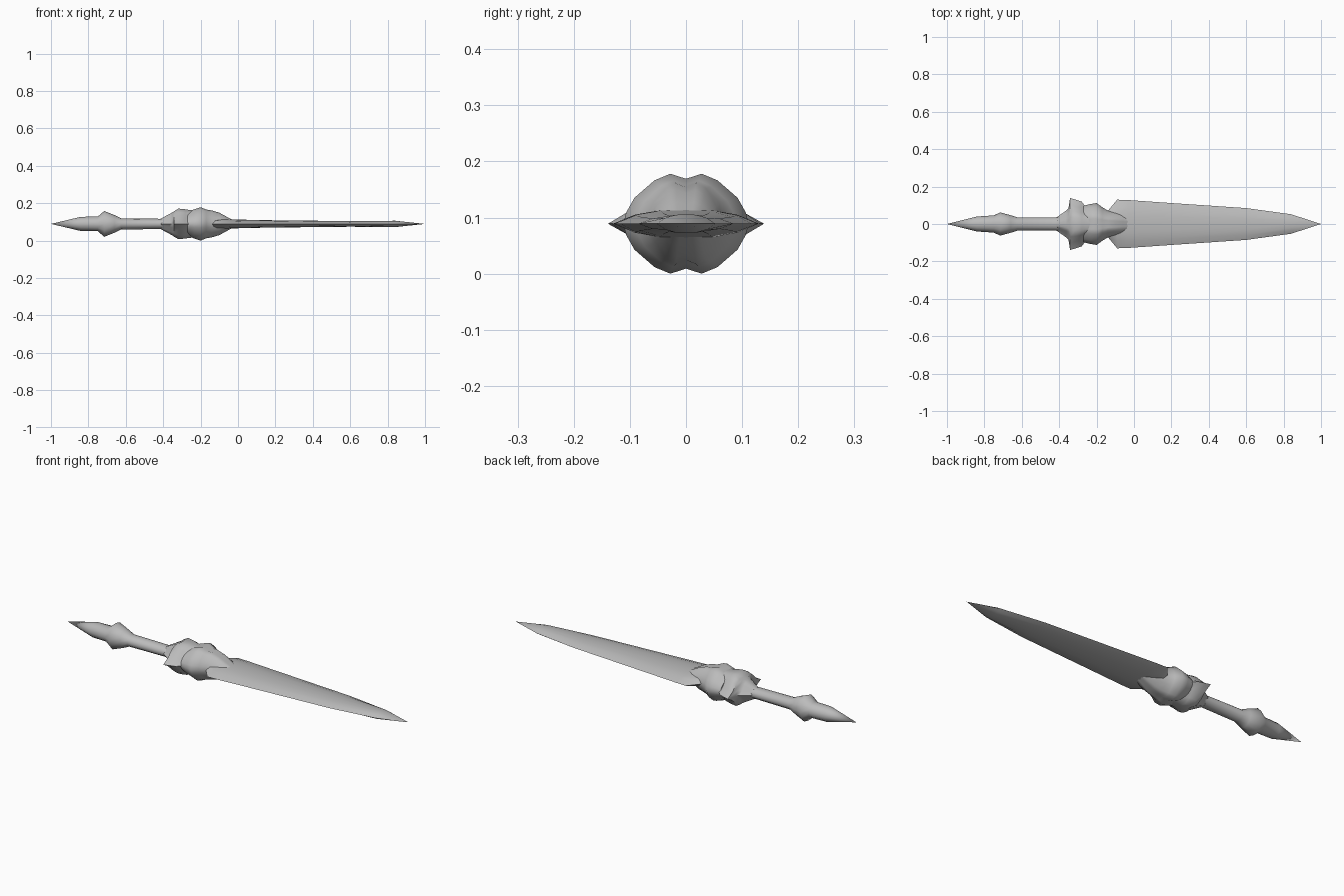
import bpy
import bmesh
import math

if "Cube" in bpy.data.objects:
    bpy.data.objects.remove(bpy.data.objects["Cube"])

CENTRE_Z = 0.089

steel = bpy.data.materials.new("grey_steel")
steel.diffuse_color = (0.5, 0.5, 0.5, 1)
steel.use_nodes = True
steel.node_tree.nodes["Principled BSDF"].inputs["Base Color"].default_value = steel.diffuse_color


def ring(quarter):
    """Mirror a quarter section (top centre to side tip) into a closed ring."""
    half = quarter + [(y, -z) for y, z in reversed(quarter[:-1])]
    return half + [(-y, z) for y, z in reversed(half[1:-1])]


def loft(name, quarter, stations, angle=40):
    """Skin a section along x; stations are (x, half width, half height)."""
    bm = bmesh.new()
    unit = ring(quarter)
    rows = []
    for x, w, h in stations:
        if w == 0:
            rows.append([bm.verts.new((x, 0, CENTRE_Z))])
        else:
            rows.append([bm.verts.new((x, y * w, CENTRE_Z + z * h)) for y, z in unit])
    n = len(unit)
    for a, b in zip(rows, rows[1:]):
        for i in range(n):
            j = (i + 1) % n
            if len(a) == 1:
                bm.faces.new((a[0], b[j], b[i]))
            elif len(b) == 1:
                bm.faces.new((a[i], a[j], b[0]))
            else:
                bm.faces.new((a[i], a[j], b[j], b[i]))
    # close the open ends
    for row in (rows[0], rows[-1]):
        if len(row) > 1:
            bm.faces.new(row)
    bmesh.ops.recalc_face_normals(bm, faces=bm.faces)
    mesh = bpy.data.meshes.new(name)
    bm.to_mesh(mesh)
    bm.free()
    mesh.materials.append(steel)
    obj = bpy.data.objects.new(name, mesh)
    bpy.context.collection.objects.link(obj)
    bpy.ops.object.select_all(action='DESELECT')
    obj.select_set(True)
    bpy.context.view_layer.objects.active = obj
    bpy.ops.object.shade_smooth_by_angle(angle=math.radians(angle))
    return obj


round_section = [(math.sin(a * math.pi / 6), math.cos(a * math.pi / 6)) for a in range(4)]
lens_section = [(0, 1), (0.35, 0.93), (0.7, 0.62), (1, 0)]
winged_section = [(0, 0.97), (0.27, 1), (0.5, 0.75), (0.72, 0.32), (1, 0)]
twin_ridge_section = [(0, 0.9), (0.25, 1), (0.5, 0.87), (0.82, 0.52), (0.95, 0.23), (1, 0)]

# long tapering blade with sharp edges
loft("blade", lens_section, [
    (-0.18, 0.05, 0.03), (-0.14, 0.07, 0.03), (-0.09, 0.13, 0.026), (-0.03, 0.128, 0.024),
    (0.14, 0.116, 0.02), (0.6, 0.085, 0.015), (0.84, 0.052, 0.017), (1, 0, 0)])

# spiked pommel with a raised knob, and the grip
loft("pommel_and_grip", round_section, [
    (-1, 0, 0), (-0.84, 0.04, 0.038), (-0.75, 0.046, 0.039), (-0.715, 0.062, 0.069),
    (-0.66, 0.047, 0.047), (-0.625, 0.036, 0.03), (-0.38, 0.036, 0.027)], 60)

# flaring rear guard with two side spikes
loft("rear_guard", winged_section, [
    (-0.415, 0.035, 0.027), (-0.365, 0.07, 0.054), (-0.35, 0.085, 0.062),
    (-0.342, 0.139, 0.068), (-0.318, 0.132, 0.082), (-0.28, 0.12, 0.078),
    (-0.265, 0.1, 0.075), (-0.2, 0.1, 0.07)], 50)

# twin-ridged collar gripping the blade root
loft("front_collar", twin_ridge_section, [
    (-0.27, 0.098, 0.06), (-0.235, 0.106, 0.078), (-0.2, 0.112, 0.089),
    (-0.17, 0.09, 0.077), (-0.14, 0.072, 0.072), (-0.1, 0.066, 0.06),
    (-0.06, 0.055, 0.038), (-0.03, 0.045, 0.022)], 50)
